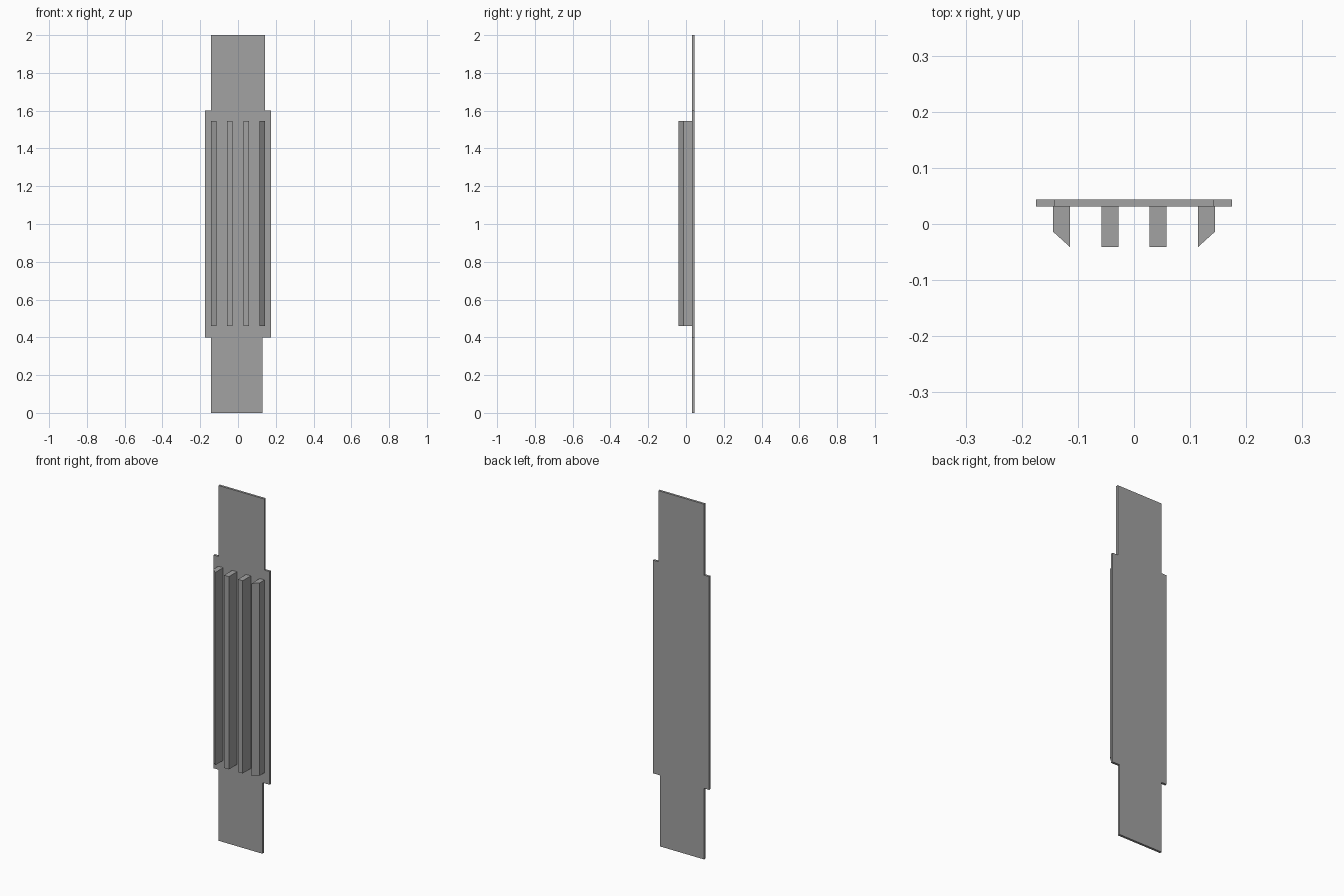
import bpy
import bmesh

cube = bpy.data.objects.get("Cube")
if cube:
    bpy.data.objects.remove(cube, do_unlink=True)

COLOR = (0.36, 0.36, 0.36, 1.0)
grey = bpy.data.materials.new("plain grey")
grey.use_nodes = True
grey.diffuse_color = COLOR
grey.node_tree.nodes["Principled BSDF"].inputs["Base Color"].default_value = COLOR


def extrude_outline(name, points, direction):
    """Make a closed solid from an outline swept along a direction."""
    bm = bmesh.new()
    face = bm.faces.new([bm.verts.new(p) for p in points])
    swept = bmesh.ops.extrude_face_region(bm, geom=[face])["geom"]
    verts = [v for v in swept if isinstance(v, bmesh.types.BMVert)]
    bmesh.ops.translate(bm, verts=verts, vec=direction)
    bmesh.ops.recalc_face_normals(bm, faces=bm.faces)
    mesh = bpy.data.meshes.new(name)
    bm.to_mesh(mesh)
    bm.free()
    mesh.materials.append(grey)
    obj = bpy.data.objects.new(name, mesh)
    bpy.context.collection.objects.link(obj)
    return obj


# Back plate: wide middle with a narrower tab above and below
PLATE_FRONT, PLATE_BACK = 0.031, 0.044
LOW, HIGH = 0.4, 1.6
outline = [
    (-0.143, 0), (0.13, 0), (0.13, LOW), (0.175, LOW),
    (0.175, HIGH), (0.142, HIGH), (0.142, 2), (-0.143, 2),
    (-0.143, HIGH), (-0.175, HIGH), (-0.175, LOW), (-0.143, LOW),
]
extrude_outline("back_plate", [(x, PLATE_FRONT, z) for x, z in outline],
                (0, PLATE_BACK - PLATE_FRONT, 0))

# Four upright ribs, the outer two with a sloped outer corner
FIN_FRONT, SLOPE_START = -0.041, -0.014
FIN_BOTTOM, FIN_TOP = 0.46, 1.545
for side, label in ((1, "left"), (-1, "right")):
    inner = [(0.028, PLATE_FRONT), (0.058, PLATE_FRONT),
             (0.058, FIN_FRONT), (0.028, FIN_FRONT)]
    outer = [(0.114, PLATE_FRONT), (0.144, PLATE_FRONT),
             (0.144, SLOPE_START), (0.114, FIN_FRONT)]
    for kind, profile in (("inner", inner), ("outer", outer)):
        extrude_outline(f"{label}_{kind}_rib",
                        [(side * x, y, FIN_BOTTOM) for x, y in profile],
                        (0, 0, FIN_TOP - FIN_BOTTOM))
